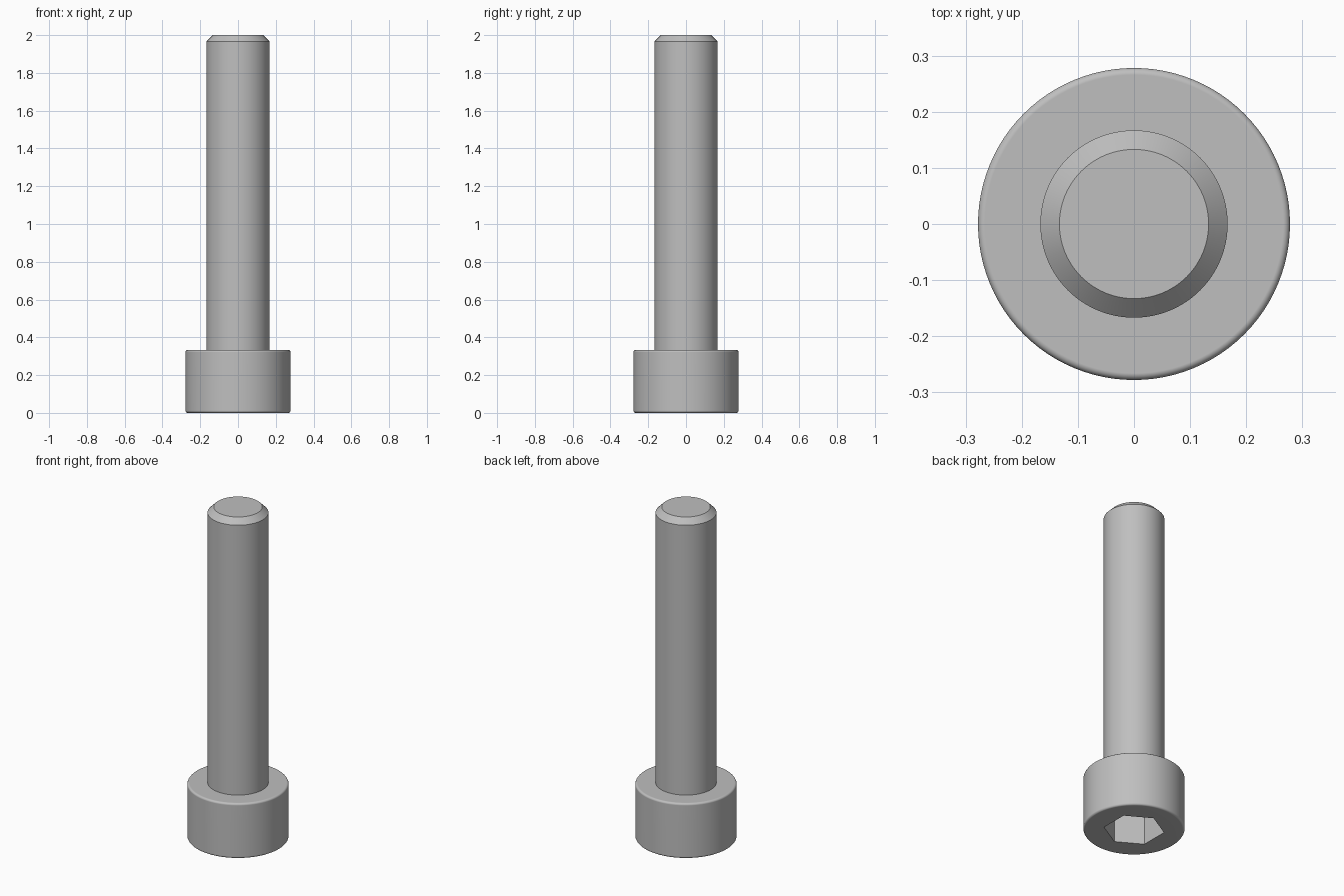
import bpy, bmesh
from math import pi, sin, cos, radians
from mathutils import Matrix

cube = bpy.data.objects.get("Cube")
if cube:
    bpy.data.objects.remove(cube, do_unlink=True)

SEGMENTS = 96
HEAD_R, HEAD_H, FILLET = 0.278, 0.333, 0.012
SHAFT_R, TIP_R, TOP = 0.167, 0.133, 2.0
SOCKET_R, SOCKET_DEPTH = 0.167, 0.2

steel = bpy.data.materials.new("grey steel")
steel.use_nodes = True
grey = (0.52, 0.52, 0.52, 1)
steel.diffuse_color = grey
steel.node_tree.nodes["Principled BSDF"].inputs["Base Color"].default_value = grey


def add_object(name, bm):
    bmesh.ops.recalc_face_normals(bm, faces=bm.faces)
    mesh = bpy.data.meshes.new(name)
    bm.to_mesh(mesh)
    bm.free()
    mesh.materials.append(steel)
    obj = bpy.data.objects.new(name, mesh)
    bpy.context.collection.objects.link(obj)
    return obj


def fillet(z, start):
    """Quarter-circle points on the head rim, from angle start."""
    angles = [start + i * pi / 12 for i in range(7)]
    r = HEAD_R - FILLET
    return [(r + FILLET * cos(a), z + FILLET * sin(a)) for a in angles]


# Head and shaft: one turned profile, from bottom centre to tip centre
profile = [(0, 0)]
profile += fillet(FILLET, -pi / 2) + fillet(HEAD_H - FILLET, 0)
profile += [(SHAFT_R, HEAD_H), (SHAFT_R, TOP - 0.034), (TIP_R, TOP), (0, TOP)]
bm = bmesh.new()
verts = [bm.verts.new((r, 0, z)) for r, z in profile]
edges = [bm.edges.new(pair) for pair in zip(verts, verts[1:])]
bmesh.ops.spin(bm, geom=verts + edges, cent=(0, 0, 0), axis=(0, 0, 1),
               angle=2 * pi, steps=SEGMENTS, use_duplicate=False)
bmesh.ops.remove_doubles(bm, verts=bm.verts, dist=1e-5)
screw = add_object("screw_body", bm)

# Hexagonal key socket, cut into the underside of the head
bm = bmesh.new()
bmesh.ops.create_cone(bm, cap_ends=True, segments=6, radius1=SOCKET_R,
                      radius2=SOCKET_R, depth=2 * SOCKET_DEPTH,
                      matrix=Matrix.Rotation(radians(0), 4, "Z"))
cutter = add_object("socket_cutter", bm)
cutter.hide_render = True
cut = screw.modifiers.new("socket", "BOOLEAN")
cut.operation = "DIFFERENCE"
cut.solver = "EXACT"
cut.object = cutter

bpy.ops.object.select_all(action="DESELECT")
screw.select_set(True)
bpy.context.view_layer.objects.active = screw
bpy.ops.object.modifier_apply(modifier=cut.name)
bpy.data.objects.remove(cutter, do_unlink=True)

# Smooth round surfaces, crisp corners, flat faces kept even
bpy.ops.object.shade_smooth_by_angle(angle=radians(30))
weighted = screw.modifiers.new("even_normals", "WEIGHTED_NORMAL")
weighted.keep_sharp = True
